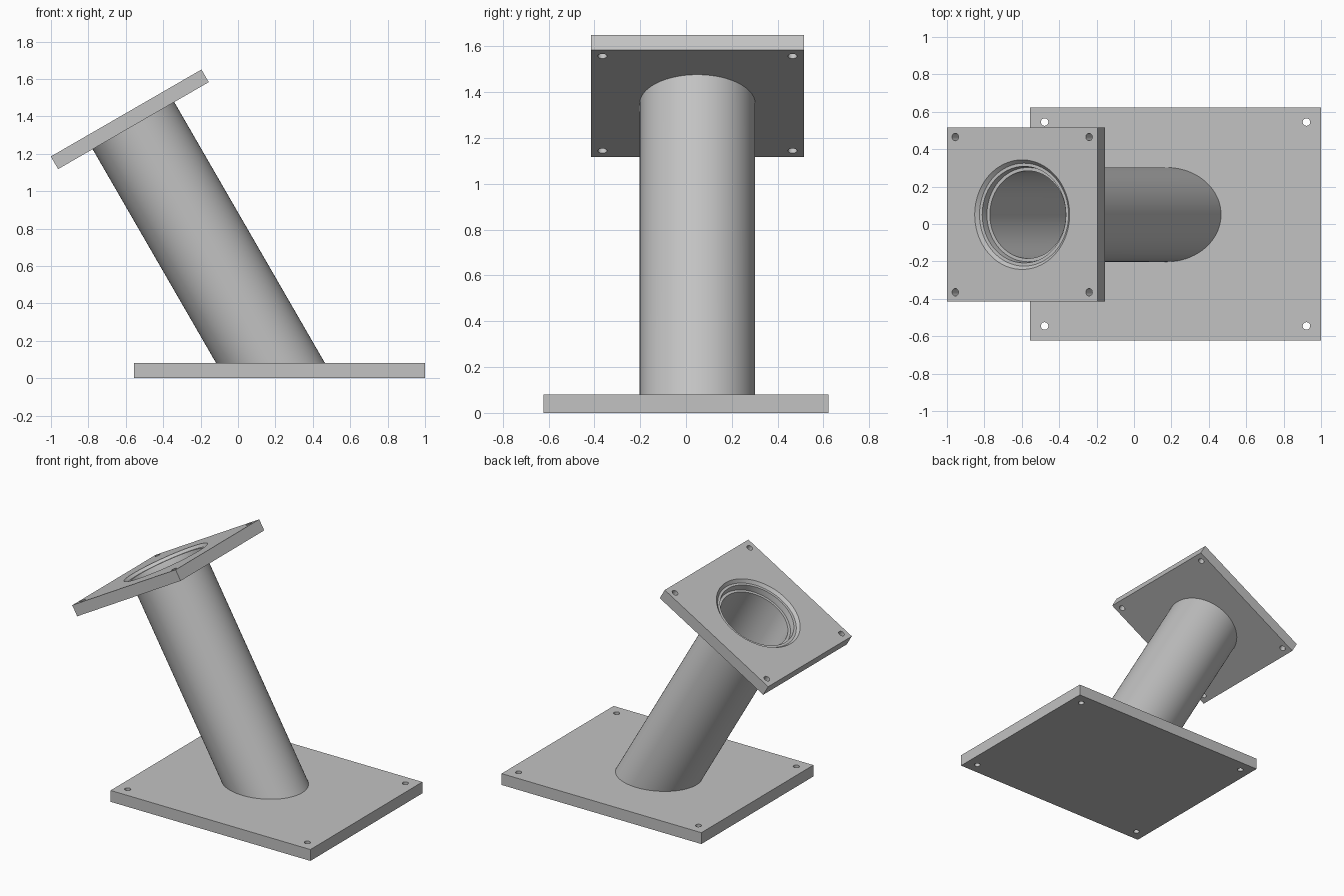
import bpy
import bmesh
from math import sin, cos, pi, radians
from mathutils import Matrix, Vector

cube = bpy.data.objects.get("Cube")
if cube:
    bpy.data.objects.remove(cube, do_unlink=True)

# Plain grey metal
GREY = (0.54, 0.54, 0.54, 1.0)
metal = bpy.data.materials.new("grey_metal")
metal.use_nodes = True
metal.diffuse_color = GREY
metal.node_tree.nodes["Principled BSDF"].inputs["Base Color"].default_value = GREY

SEGMENTS = 96
BASE_TOP = 0.08
PLATE = 0.078
SEAT_RADIUS = 0.293

# Tilted frame: origin at the middle of the flange's top face, z along the tube
tilt = Matrix.Translation((-0.598, 0.05, 1.418)) @ Matrix.Rotation(radians(-30), 4, 'Y')


def finish(bm, name):
    bmesh.ops.recalc_face_normals(bm, faces=bm.faces)
    mesh = bpy.data.meshes.new(name)
    bm.to_mesh(mesh)
    bm.free()
    mesh.materials.append(metal)
    obj = bpy.data.objects.new(name, mesh)
    bpy.context.collection.objects.link(obj)
    bpy.ops.object.select_all(action='DESELECT')
    obj.select_set(True)
    bpy.context.view_layer.objects.active = obj
    bpy.ops.object.shade_smooth_by_angle(angle=radians(30))
    return obj


def circle(cx, cy, r, n):
    return [(cx + r * cos(2 * pi * i / n), cy + r * sin(2 * pi * i / n)) for i in range(n)]


def plate(name, half_x, half_y, thickness, bolt_x, bolt_y, matrix, holes=()):
    """Rectangular plate with four bolt holes; its top lies on local z = 0."""
    loops = [[(-half_x, -half_y), (half_x, -half_y), (half_x, half_y), (-half_x, half_y)]]
    loops += [circle(sx * bolt_x, sy * bolt_y, 0.02, 24) for sx in (-1, 1) for sy in (-1, 1)]
    loops += holes
    bm = bmesh.new()
    for loop in loops:
        verts = [bm.verts.new((x, y, 0)) for x, y in loop]
        for a, b in zip(verts, verts[1:] + verts[:1]):
            bm.edges.new((a, b))
    bmesh.ops.triangle_fill(bm, use_beauty=True, edges=bm.edges[:], normal=(0, 0, 1))
    result = bmesh.ops.extrude_face_region(bm, geom=bm.faces[:])
    moved = [g for g in result["geom"] if isinstance(g, bmesh.types.BMVert)]
    bmesh.ops.translate(bm, verts=moved, vec=(0, 0, -thickness))
    bm.transform(matrix)
    return finish(bm, name)


def lathe(profile, matrix, closed):
    """Spin (radius, z) points around local z."""
    bm = bmesh.new()
    rings = [[bm.verts.new((x, y, z)) for x, y in circle(0, 0, r, SEGMENTS)] for r, z in profile]
    pairs = list(zip(rings, rings[1:]))
    if closed:
        pairs.append((rings[-1], rings[0]))
    for a, b in pairs:
        for i in range(SEGMENTS):
            j = (i + 1) % SEGMENTS
            bm.faces.new((a[i], a[j], b[j], b[i]))
    bm.transform(matrix)
    return bm


# Horizontal base plate
plate("base_plate", 0.778, 0.623, BASE_TOP, 0.70, 0.545,
      Matrix.Translation((0.222, 0, BASE_TOP)))

# Tilted top flange with its central opening
plate("top_flange", 0.465, 0.465, PLATE, 0.413, 0.415, tilt,
      [circle(0, 0, SEAT_RADIUS, SEGMENTS)])

# Stepped seat inside the flange opening
seat = lathe([(SEAT_RADIUS, 0), (0.275, -0.02), (0.258, -0.02), (0.252, -0.06),
              (0.252, -PLATE), (SEAT_RADIUS, -PLATE)], tilt, True)
finish(seat, "flange_seat")

# Hollow leaning tube, trimmed level with the base plate
tube = lathe([(0.252, -1.8), (0.252, -0.06), (0.234, -0.06), (0.234, -1.8)], tilt, False)
bmesh.ops.bisect_plane(tube, geom=tube.verts[:] + tube.edges[:] + tube.faces[:],
                       plane_co=Vector((0, 0, BASE_TOP)), plane_no=Vector((0, 0, 1)),
                       clear_inner=True)
finish(tube, "tube")
